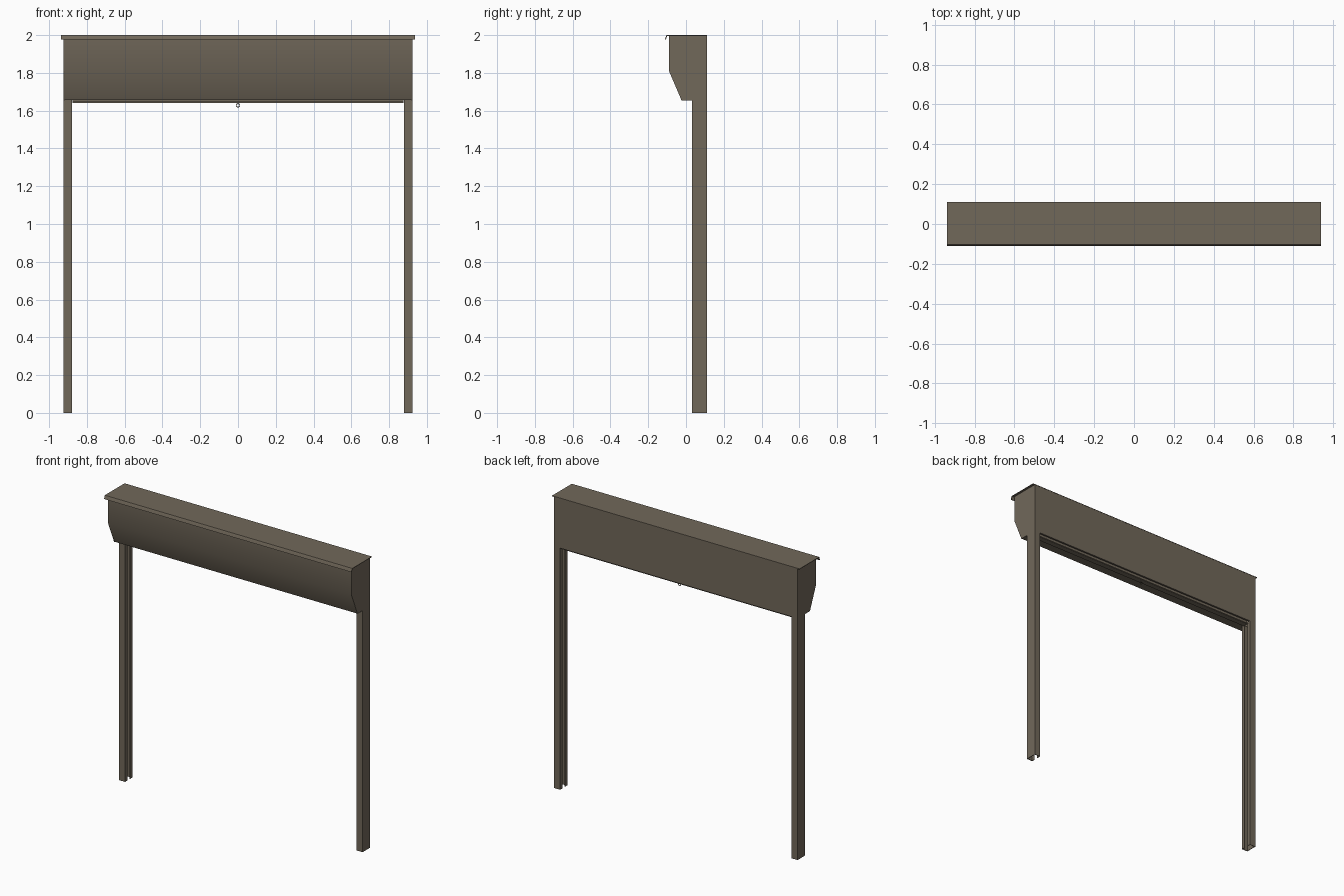
import bpy, bmesh, math

if "Cube" in bpy.data.objects:
    bpy.data.objects.remove(bpy.data.objects["Cube"])

mat = bpy.data.materials.new("brown grey metal")
mat.diffuse_color = (0.165, 0.138, 0.102, 1)
mat.use_nodes = True
mat.node_tree.nodes["Principled BSDF"].inputs["Base Color"].default_value = mat.diffuse_color


def extrude(name, pts, axis, a, b):
    """Extrude a closed profile along x (pts = y,z) or along z (pts = x,y)."""
    place = (lambda p, t: (t, p[0], p[1])) if axis == "x" else (lambda p, t: (p[0], p[1], t))
    bm = bmesh.new()
    lo = [bm.verts.new(place(p, a)) for p in pts]
    hi = [bm.verts.new(place(p, b)) for p in pts]
    bm.faces.new(lo)
    bm.faces.new(hi)
    n = len(pts)
    for i in range(n):
        j = (i + 1) % n
        bm.faces.new((lo[i], lo[j], hi[j], hi[i]))
    bmesh.ops.recalc_face_normals(bm, faces=bm.faces[:])
    me = bpy.data.meshes.new(name)
    bm.to_mesh(me)
    bm.free()
    me.materials.append(mat)
    ob = bpy.data.objects.new(name, me)
    bpy.context.collection.objects.link(ob)
    return ob


def smooth(ob):
    bpy.ops.object.select_all(action="DESELECT")
    ob.select_set(True)
    bpy.context.view_layer.objects.active = ob
    bpy.ops.object.shade_smooth_by_angle(angle=math.radians(35))


def rect(y0, y1, z0, z1):
    return [(y0, z0), (y1, z0), (y1, z1), (y0, z1)]


W = 0.923   # half width of the housing
T = 0.004   # sheet thickness

# Front cover: vertical face, sloped lower face and the underside return
cover = extrude("front_cover", [
    (-0.09, 1.996), (-0.09, 1.81), (-0.024, 1.656), (0.034, 1.656), (0.034, 1.661),
    (-0.021, 1.661), (-0.086, 1.811), (-0.086, 1.996)], "x", -W, W)
smooth(cover)

# Back plate with a small folded lip
extrude("back_plate", [
    (0.11, 1.996), (0.11, 1.656), (0.098, 1.656), (0.098, 1.660),
    (0.106, 1.660), (0.106, 1.996)], "x", -W, W)

# Lid with drooping front lip
lid = extrude("lid", [
    (0.111, 2.0), (0.111, 1.996), (-0.1, 1.996), (-0.107, 1.976), (-0.111, 1.977),
    (-0.106, 1.994), (-0.103, 2.0)], "x", -0.938, 0.938)
smooth(lid)

# End plates and guide rails on both sides
end = [(-0.09, 1.996), (-0.09, 1.81), (-0.024, 1.655), (0.11, 1.655), (0.11, 1.996)]
rail = [(0.923, 0.031), (0.923, 0.11), (0.878, 0.11), (0.878, 0.085), (0.882, 0.085),
        (0.882, 0.106), (0.919, 0.106), (0.919, 0.035), (0.882, 0.035), (0.882, 0.056),
        (0.878, 0.056), (0.878, 0.031)]
for side, s in (("right", 1), ("left", -1)):
    extrude(side + "_end_plate", end, "x", s * W, s * (W - T))
    extrude(side + "_guide_rail", [(s * x, y) for x, y in rail], "z", 0, 1.657)

# Rolled-up curtain inside the housing, with its last slats and bottom bar
roll = [(0.01 + 0.085 * math.cos(i * math.pi / 12), 1.84 + 0.085 * math.sin(i * math.pi / 12))
        for i in range(24)]
smooth(extrude("curtain_roll", roll, "x", -0.91, 0.91))
for i in range(4):
    z = 1.672 + i * 0.04
    extrude("curtain_slat", [(0.066, z), (0.072, z), (0.077, z + 0.02), (0.072, z + 0.04),
                             (0.066, z + 0.04), (0.071, z + 0.02)], "x", -0.88, 0.88)
extrude("bottom_bar", rect(0.062, 0.08, 1.648, 1.673), "x", -0.877, 0.877)
extrude("bottom_bar_foot", rect(0.052, 0.09, 1.641, 1.648), "x", -0.877, 0.877)

# Pull ring under the bottom bar
bpy.ops.mesh.primitive_torus_add(major_radius=0.009, minor_radius=0.002, major_segments=20,
                                 minor_segments=8, location=(0, 0.071, 1.628),
                                 rotation=(math.pi / 2, 0, 0))
ring = bpy.context.object
ring.name = "pull_ring"
ring.data.materials.append(mat)
smooth(ring)
extrude("ring_stem", rect(0.069, 0.073, 1.634, 1.643), "x", -0.003, 0.003)
